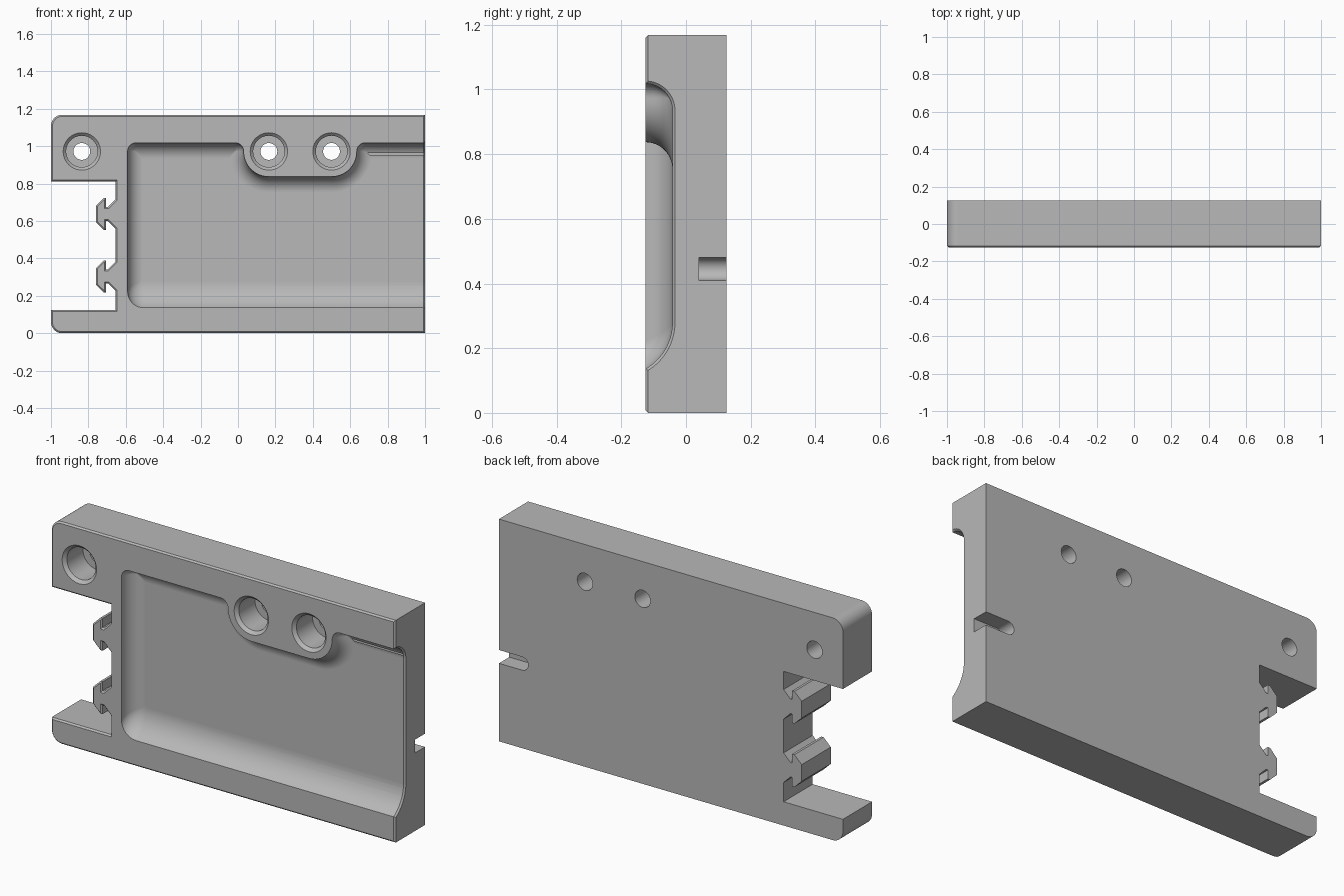
import bpy, bmesh
from math import sin, cos, pi, radians, sqrt, atan2

old = bpy.data.objects.get("Cube")
if old:
    bpy.data.objects.remove(old, do_unlink=True)

grey = bpy.data.materials.new("plain grey")
grey.use_nodes = True
grey.diffuse_color = (0.48, 0.48, 0.48, 1)
grey.node_tree.nodes["Principled BSDF"].inputs["Base Color"].default_value = grey.diffuse_color

W, H, D = 1.0, 1.168, 0.125          # half width, height, half depth
EDGE = 0.008                         # edge chamfer
TOP, LEFT, FLOOR = 1.018, -0.59, -0.042
FILLET = D + FLOOR                   # pocket depth and wall fillet
SWEEP = 0.166                        # large radius along the pocket's lower side
HOLE_Z, BOSS = 0.972, 0.135
HOLES = (-0.835, 0.165, 0.5)


def arc(cx, cz, r, a0, a1, n=8):
    """Points on a circle in the x-z plane, from angle a0 to a1 in radians."""
    return [(cx + r * cos(a0 + (a1 - a0) * i / n),
             cz + r * sin(a0 + (a1 - a0) * i / n)) for i in range(n + 1)]


def loft(name, rings):
    """Closed solid through rings of 3D points."""
    bm = bmesh.new()
    vs = [[bm.verts.new(p) for p in ring] for ring in rings]
    n = len(vs[0])
    for a, b in zip(vs, vs[1:]):
        for i in range(n):
            j = (i + 1) % n
            bm.faces.new((a[i], a[j], b[j], b[i]))
    bm.faces.new(vs[0])
    bm.faces.new(vs[-1])
    bmesh.ops.recalc_face_normals(bm, faces=bm.faces)
    mesh = bpy.data.meshes.new(name)
    bm.to_mesh(mesh)
    bm.free()
    mesh.materials.append(grey)
    ob = bpy.data.objects.new(name, mesh)
    bpy.context.collection.objects.link(ob)
    return ob


def at_y(points, y):
    return [(x, y, z) for x, z in points]


def cut(body, cutter):
    """Subtract the cutter from the body and remove it."""
    cutter.hide_render = True
    mod = body.modifiers.new("cut", 'BOOLEAN')
    mod.operation = 'DIFFERENCE'
    mod.solver = 'EXACT'
    mod.object = cutter
    bpy.context.view_layer.objects.active = body
    bpy.ops.object.modifier_apply(modifier=mod.name)
    bpy.data.objects.remove(cutter, do_unlink=True)


# Plate outline with the open notch on one end and two hooked teeth
def tooth(cz):
    half = [(-0.655, 0.078), (-0.695, 0.038), (-0.705, 0.038),
            (-0.705, 0.085), (-0.718, 0.085), (-0.76, 0.044)]
    return ([(x, cz - z) for x, z in half]
            + [(x, cz + z) for x, z in reversed(half)])


outline = [(W, 0), (W, H)]
outline += arc(-W + 0.06, H - 0.06, 0.06, pi / 2, pi)
outline += [(-W, 0.81), (-0.655, 0.81)]
outline += tooth(0.637)[::-1] + tooth(0.304)[::-1]
outline += [(-0.655, 0.125), (-W, 0.125)]
outline += arc(-W + 0.06, 0.06, 0.06, pi, 1.5 * pi)
plate = loft("bracket_plate", [at_y(outline, D), at_y(outline, EDGE - D)])

# Chamfer around the front face
bm = bmesh.new()
bm.from_mesh(plate.data)
bm.normal_update()
front = [f for f in bm.faces if f.normal.y < -0.9]
bmesh.ops.inset_region(bm, faces=front, thickness=EDGE, depth=EDGE, use_even_offset=True)
bm.to_mesh(plate.data)
bm.free()


# Pocket outline, shrunk by e, with the boss around two holes left standing
def pocket_ring(e, bottom):
    top, left, r = TOP - e, LEFT + e, BOSS + e
    f = max(0.006, 0.045 - e)
    low = max(0.02, 0.085 - e)
    h = top - f - HOLE_Z
    dx = sqrt((r + f) ** 2 - h ** 2)
    t = atan2(h, dx)
    a, b = HOLES[1:]
    pts = arc(left + low, bottom + low, low, 1.5 * pi, pi)
    pts += arc(left + f, top - f, f, pi, pi / 2)
    pts += arc(a - dx, top - f, f, pi / 2, -t)
    pts += arc(a, HOLE_Z, r, pi - t, 1.5 * pi, 16)
    pts += arc(b, HOLE_Z, r, -pi / 2, t, 16)
    pts += arc(b + dx, top - f, f, pi + t, pi / 2)
    return pts + [(1.2, top), (1.2, bottom)]


def sweep_z(depth):
    """Height of the curved lower side at a given depth."""
    return 0.28 - sqrt(max(0, SWEEP ** 2 - (SWEEP - FILLET + depth) ** 2))


STEPS = 14
angles = [i * pi / 2 / STEPS for i in range(STEPS + 1)]
rings = [at_y(pocket_ring(0, sweep_z(0)), -0.2)]
for a in angles:
    t = FILLET * sin(a)
    rings.append(at_y(pocket_ring(FILLET * (1 - cos(a)), sweep_z(t)), t - D))
cut(plate, loft("pocket_cutter", rings))


# Chamfer where the pocket runs out through the open end
def end_section(x, grow):
    upper, lower = [], []
    for a in angles:
        t, r = FILLET * sin(a), FILLET + grow
        upper.append((x, -D + r * sin(a), TOP - FILLET + r * cos(a)))
        k = (SWEEP + grow) / SWEEP
        lower.append((x, -D + FILLET - SWEEP + k * (SWEEP - FILLET + t),
                      0.28 - k * (0.28 - sweep_z(t))))
    return ([(x, -0.2, upper[0][2])] + upper + lower[::-1]
            + [(x, -0.2, lower[0][2])])


cut(plate, loft("end_cutter", [end_section(W - 0.012, -0.004),
                               end_section(W + 0.004, 0.012)]))

# Counterbored screw holes
for hx in HOLES:
    profile = [(-0.13, 0.105), (-0.109, 0.084), (0.025, 0.084),
               (0.025, 0.045), (0.2, 0.045)]
    cut(plate, loft("hole_cutter", [at_y(arc(hx, HOLE_Z, r, 0, 2 * pi, 40)[:-1], y)
                                    for y, r in profile]))

# Round-ended slot in the back
slot = arc(0.865, 0.445, 0.035, pi / 2, 1.5 * pi, 16) + [(1.2, 0.41), (1.2, 0.48)]
cut(plate, loft("slot_cutter", [at_y(slot, 0.04), at_y(slot, 0.2)]))

# Smooth shading with crisp edges
bpy.ops.object.select_all(action='DESELECT')
plate.select_set(True)
bpy.context.view_layer.objects.active = plate
bpy.ops.object.shade_smooth_by_angle(angle=radians(30))
weighted = plate.modifiers.new("flat faces stay flat", 'WEIGHTED_NORMAL')
weighted.keep_sharp = True
